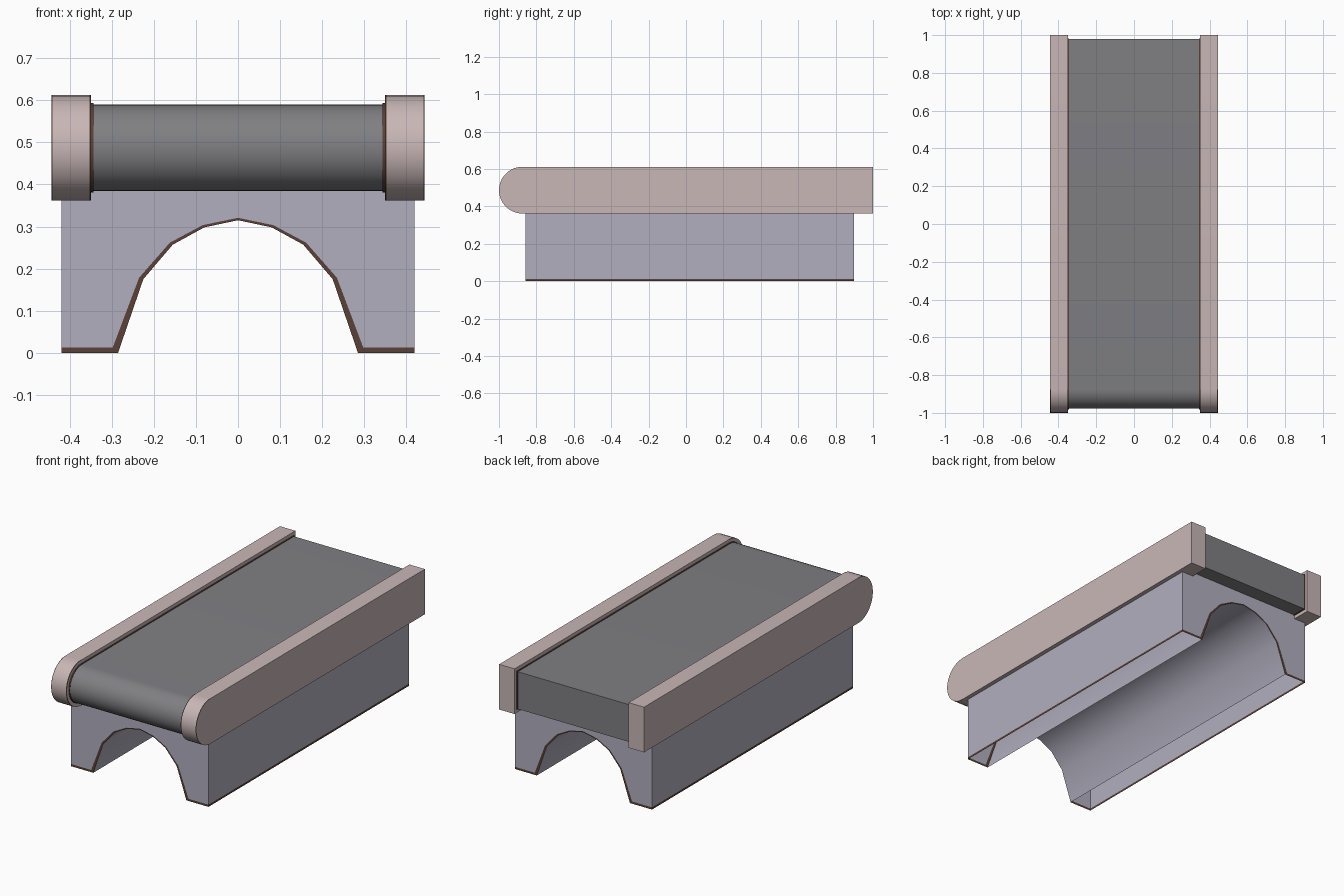
import bpy, math

if "Cube" in bpy.data.objects:
    bpy.data.objects.remove(bpy.data.objects["Cube"])

def material(name, rgb):
    m = bpy.data.materials.new(name)
    m.diffuse_color = (*rgb, 1)
    m.use_nodes = True
    m.node_tree.nodes["Principled BSDF"].inputs["Base Color"].default_value = m.diffuse_color
    return m

PINK = material("pale pink", (0.58, 0.475, 0.47))
LAVENDER = material("grey lavender", (0.44, 0.43, 0.52))
GREY = material("belt grey", (0.215, 0.215, 0.23))
BROWN = material("edge brown", (0.10, 0.052, 0.038))

def make(name, verts, faces, mats, slots=None):
    me = bpy.data.meshes.new(name)
    me.from_pydata(verts, [], faces)
    for m in mats:
        me.materials.append(m)
    for i, p in enumerate(me.polygons):
        p.use_smooth = True
        p.material_index = slots[i] if slots else 0
    me.set_sharp_from_angle(angle=math.radians(35))
    ob = bpy.data.objects.new(name, me)
    bpy.context.collection.objects.link(ob)
    return ob

CY, CZ = -0.875, 0.487

def round_nose(r, back, n=18):
    """Side profile (y, z): square at the back, half-round at the front."""
    arc = [(CY - r * math.sin(math.pi * i / n), CZ + r * math.cos(math.pi * i / n))
           for i in range(n + 1)]
    return [(back, CZ + r)] + arc + [(back, CZ - r)]

def extrude_x(name, prof, xs, mats, strips):
    """Sweep a side profile through the x stations; strips gives each band's slot."""
    n = len(prof)
    verts = [(x, y, z) for x in xs for y, z in prof]
    faces = [tuple(range(n)),
             tuple(reversed(range((len(xs) - 1) * n, len(xs) * n)))]
    slots = [0, 0]
    for k in range(len(xs) - 1):
        for i in range(n):
            j = (i + 1) % n
            faces.append((k * n + j, k * n + i, (k + 1) * n + i, (k + 1) * n + j))
            slots.append(strips[k] if 1 <= i <= n - 3 else 0)
    return make(name, verts, faces, mats, slots)

# belt
extrude_x("belt", round_nose(0.103, 0.98), [-0.344, 0.344], [GREY], [0])

# side rails with brown edging round the nose, and brown seams beside the belt
for side, s in (("left", -1), ("right", 1)):
    xs = sorted(s * x for x in (0.349, 0.353, 0.4405, 0.4435))
    extrude_x(side + "_rail", round_nose(0.125, 1.0), xs, [PINK, BROWN], [1, 0, 1])
    xs = sorted((s * 0.343, s * 0.35))
    extrude_x(side + "_seam", round_nose(0.106, 0.983), xs, [BROWN], [0])

# hollow base, open underneath, with an arched tunnel
W, TOP, RIM = 0.42, 0.40, 0.012
half = [(0.285, 0), (0.225, 0.175), (0.155, 0.257), (0.08, 0.298)]
arch = [(-x, z) for x, z in half] + [(0, 0.315)] + half[::-1]
band = [(x * 1.045, max(z * 1.018, RIM)) for x, z in arch]
n = len(arch)
loop = arch + band + [(-W, 0), (-W, RIM), (-W, TOP), (W, TOP), (W, RIM), (W, 0)]
N = len(loop)
a = 2 * n                                   # index of the first corner point
verts = [(x, y, z) for y in (-0.858, 0.897) for x, z in loop]
faces, slots = [], []

def add(face, slot):
    faces.append(face)
    slots.append(slot)

for o in (0, N):
    def end(idx, slot):
        f = [o + i for i in idx]
        add(f[::-1] if o == 0 else f, slot)
    # end wall, arch edging and the rim strip of each foot
    end([a + 1, a + 2, a + 3, a + 4] + list(range(2 * n - 1, n - 1, -1)), 0)
    for i in range(n - 1):
        end([i, n + i, n + i + 1, i + 1], 1)
    end([a, a + 1, n, 0], 1)
    end([n - 1, 2 * n - 1, a + 4, a + 5], 1)
for i in range(n - 1):                      # tunnel
    add([i, i + 1, N + i + 1, N + i], 0)
for i in range(5):                          # outer walls and top
    add([a + i, a + i + 1, N + a + i + 1, N + a + i], 1 if i in (0, 4) else 0)
# reverse the end faces so that they point outward
for k in range(2 * (n + 2)):
    faces[k] = faces[k][::-1]
base = make("arched_base", verts, faces, [LAVENDER, BROWN], slots)

# make all normals consistent
import bmesh
for ob in bpy.context.collection.objects:
    bm = bmesh.new()
    bm.from_mesh(ob.data)
    bmesh.ops.recalc_face_normals(bm, faces=bm.faces)
    bm.to_mesh(ob.data)
    bm.free()
